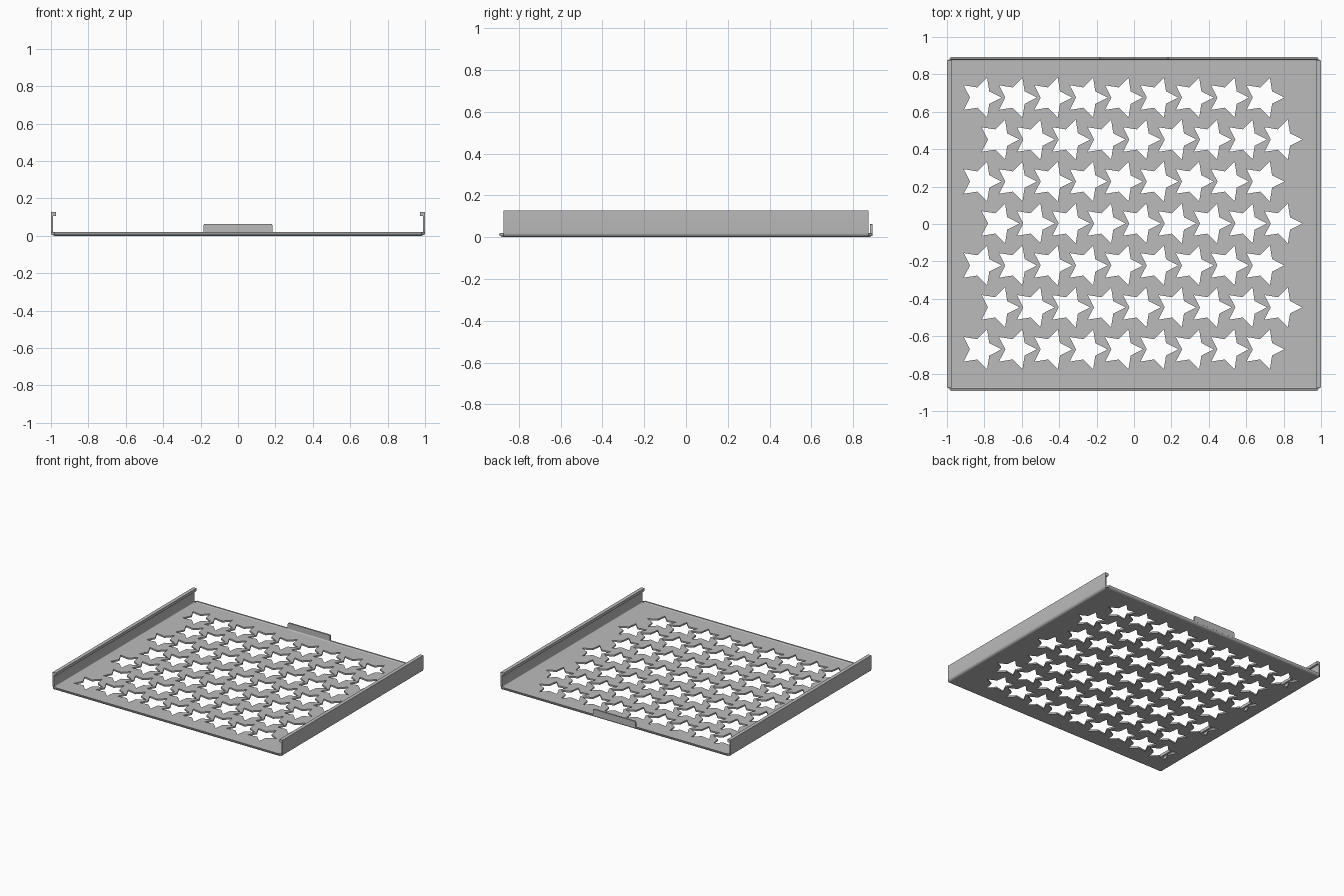
import bpy, bmesh, math
from mathutils import Vector

if "Cube" in bpy.data.objects:
    bpy.data.objects.remove(bpy.data.objects["Cube"])

T = 0.012            # sheet thickness
HX, HY = 1.0, 0.893  # outer half sizes
R = 0.02             # outer bend radius

steel = bpy.data.materials.new("grey_steel")
steel.diffuse_color = (0.50, 0.50, 0.50, 1)
steel.use_nodes = True
steel.node_tree.nodes["Principled BSDF"].inputs["Base Color"].default_value = steel.diffuse_color


def extrude(name, points, vec, smooth=True):
    """Solid made by sweeping a closed outline along vec."""
    bm = bmesh.new()
    face = bm.faces.new([bm.verts.new(p) for p in points])
    new = bmesh.ops.extrude_face_region(bm, geom=[face])["geom"]
    bmesh.ops.translate(bm, vec=Vector(vec),
                        verts=[g for g in new if isinstance(g, bmesh.types.BMVert)])
    # the starting face stays in place as the other cap
    if not face.is_valid or len([f for f in bm.faces if len(f.verts) == len(points)]) < 2:
        bm.faces.new(bm.verts[:len(points)])
    bmesh.ops.recalc_face_normals(bm, faces=bm.faces)
    mesh = bpy.data.meshes.new(name)
    bm.to_mesh(mesh)
    bm.free()
    mesh.materials.append(steel)
    obj = bpy.data.objects.new(name, mesh)
    bpy.context.collection.objects.link(obj)
    if smooth:
        bpy.ops.object.select_all(action='DESELECT')
        obj.select_set(True)
        bpy.context.view_layer.objects.active = obj
        bpy.ops.object.shade_smooth_by_angle(angle=math.radians(35))
    return obj


def bend(edge, upper):
    """Outline of a folded sheet edge: outer arc, upper part, inner arc."""
    c = edge - R
    arc = [math.radians(a) for a in range(-90, 1, 15)]
    outer = [(c + R * math.cos(a), R + R * math.sin(a)) for a in arc]
    inner = [(c + (R - T) * math.cos(a), R + (R - T) * math.sin(a)) for a in reversed(arc)]
    return outer + upper + inner


# Perforated floor with staggered rows of five-pointed stars
curve = bpy.data.curves.new("perforated_floor", 'CURVE')
curve.dimensions = '2D'
curve.fill_mode = 'BOTH'
curve.extrude = T / 2


def add_loop(points):
    s = curve.splines.new('POLY')
    s.points.add(len(points) - 1)
    for p, (x, y) in zip(s.points, points):
        p.co = (x, y, 0, 1)
    s.use_cyclic_u = True


fx, fy = HX - R, HY - R
add_loop([(-fx, -fy), (fx, -fy), (fx, fy), (-fx, fy)])
for row in range(7):
    cy = 0.003 + (row - 3) * 0.2243
    x0 = -0.82 + (0.096 if row % 2 else 0)
    for col in range(9):
        cx = x0 + col * 0.189
        add_loop([(cx + r * math.cos(k * math.pi / 5), cy + r * math.sin(k * math.pi / 5))
                  for k in range(10) for r in [0.057 if k % 2 else 0.112]])
floor = bpy.data.objects.new("perforated_floor", curve)
floor.location.z = T / 2
bpy.context.collection.objects.link(floor)
floor.select_set(True)
bpy.context.view_layer.objects.active = floor
bpy.ops.object.convert(target='MESH')
floor = bpy.context.view_layer.objects.active
bm = bmesh.new()
bm.from_mesh(floor.data)
bmesh.ops.remove_doubles(bm, verts=bm.verts, dist=1e-5)
bmesh.ops.recalc_face_normals(bm, faces=bm.faces)
for f in bm.faces:
    f.smooth = False
bm.to_mesh(floor.data)
bm.free()
floor.data.materials.clear()
floor.data.materials.append(steel)

# Side walls with a thick inward lip on top
wall = bend(HX, [(HX, 0.128), (0.972, 0.128), (0.972, 0.106), (HX - T, 0.106)])
for side, label in ((-1, "left"), (1, "right")):
    extrude(label + "_side_wall", [(side * x, -fy, z) for x, z in wall], (0, 2 * fy, 0))

# Short upturned front and back edges
edge = bend(HY, [])
for side, label in ((-1, "front"), (1, "back")):
    extrude(label + "_edge", [(-fx, side * y, z) for y, z in edge], (2 * fx, 0, 0))

# Clipped corners
for sx in (-1, 1):
    for sy in (-1, 1):
        extrude("corner", [(sx * fx, sy * fy, 0.005), (sx * (HX - 0.002), sy * fy, 0.005),
                           (sx * fx, sy * (HY - 0.002), 0.005)], (0, 0, 0.014), False)

# Back tab with rounded upper corners
w, top, r = 0.185, 0.064, 0.01
tab = [(-w, 0.016), (w, 0.016)]
tab += [(w - r + r * math.cos(a), top - r + r * math.sin(a))
        for a in (0, math.pi / 4, math.pi / 2)]
tab += [(-w + r - r * math.sin(a), top - r + r * math.cos(a))
        for a in (0, math.pi / 4, math.pi / 2)]
extrude("back_tab", [(x, HY, z) for x, z in tab], (0, -T, 0), False)
